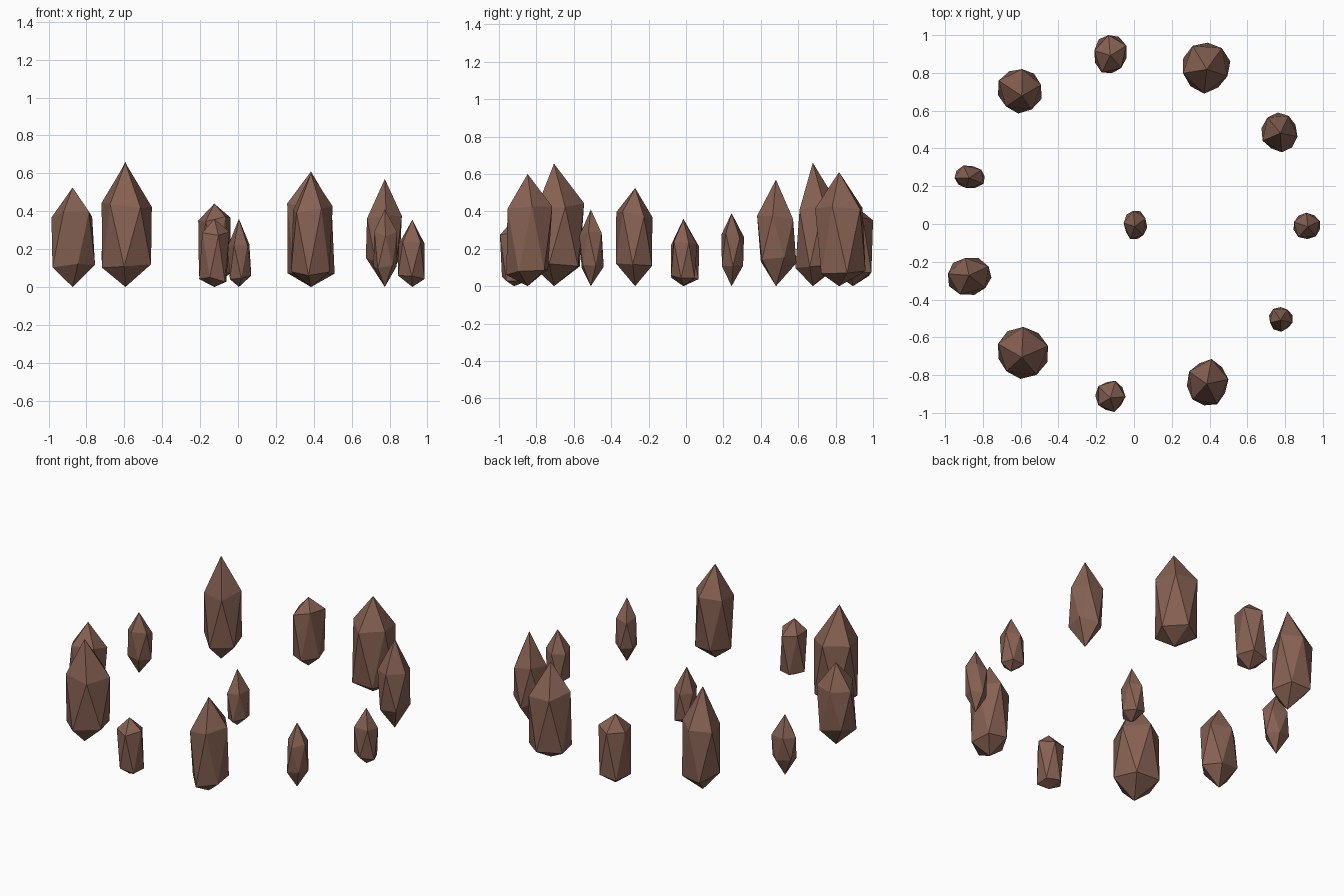
import bpy, bmesh, math, random

if "Cube" in bpy.data.objects:
    bpy.data.objects.remove(bpy.data.objects["Cube"])

random.seed(4)
RING_R, CX, CY = 0.9155, 0.005, -0.014

# shard: height, lower ring z, upper ring z, turn (deg), x min, x max, y min, y max
SHARDS = [
    (0.355, 0.05, 0.23, 20, 0.845, 0.985, -0.08, 0.06),
    (0.57, 0.14, 0.36, 60, 0.675, 0.865, 0.38, 0.59),
    (0.61, 0.08, 0.42, 50, 0.26, 0.51, 0.69, 0.96),
    (0.44, 0.06, 0.36, 97, -0.21, -0.04, 0.80, 1.00),
    (0.66, 0.12, 0.43, 85, -0.72, -0.49, 0.585, 0.82),
    (0.39, 0.11, 0.27, 40, -0.95, -0.79, 0.19, 0.31),
    (0.525, 0.12, 0.38, 30, -0.985, -0.755, -0.375, -0.18),
    (0.655, 0.10, 0.43, 15, -0.72, -0.455, -0.82, -0.545),
    (0.36, 0.04, 0.28, 70, -0.205, -0.045, -0.995, -0.83),
    (0.60, 0.08, 0.41, 80, 0.28, 0.50, -0.96, -0.715),
    (0.41, 0.11, 0.28, 55, 0.715, 0.84, -0.57, -0.44),
    (0.36, 0.05, 0.22, 100, -0.055, 0.07, -0.08, 0.07),
]

rock = bpy.data.materials.new("brown_rock")
rock.diffuse_color = (0.24, 0.12, 0.085, 1)
rock.use_nodes = True
rock.node_tree.nodes["Principled BSDF"].inputs["Base Color"].default_value = rock.diffuse_color


def fit(values, lo, hi):
    a, b = min(values), max(values)
    return [lo + (v - a) / (b - a) * (hi - lo) for v in values]


def shard(name, ax, ay, spec):
    """Stretched 20-sided stone: bottom tip, two staggered rings of five, top tip."""
    h, z_low, z_high, turn, x0, x1, y0, y1 = spec
    angs = [math.radians(turn + 36 * i) for i in range(10)]
    rad = [random.uniform(0.93, 1.07) for _ in angs]
    xs = fit([r * math.cos(a) for r, a in zip(rad, angs)], x0, x1)
    ys = fit([r * math.sin(a) for r, a in zip(rad, angs)], y0, y1)
    bm = bmesh.new()
    tip = bm.verts.new((ax, ay, h))
    foot = bm.verts.new((ax, ay, 0))
    # even points belong to the upper ring, odd points to the lower ring
    ring = [bm.verts.new((xs[i], ys[i], (z_low if i % 2 else z_high)
                          + random.uniform(-0.035, 0.035) * h)) for i in range(10)]
    for i in range(0, 10, 2):
        u, l, u2, l2 = (ring[(i + k) % 10] for k in range(4))
        bm.faces.new((tip, u, u2))
        bm.faces.new((u, l, u2))
        bm.faces.new((l, l2, u2))
        bm.faces.new((foot, l2, l))
    bmesh.ops.recalc_face_normals(bm, faces=bm.faces)
    me = bpy.data.meshes.new(name)
    bm.to_mesh(me)
    bm.free()
    me.materials.append(rock)
    bpy.context.collection.objects.link(bpy.data.objects.new(name, me))


# Eleven shards evenly round a circle, and one in the centre
for k, spec in enumerate(SHARDS):
    if k < 11:
        a = 2 * math.pi * k / 11
        shard(f"ring_shard_{k + 1}", CX + RING_R * math.cos(a), CY + RING_R * math.sin(a), spec)
    else:
        shard("centre_shard", CX, CY, spec)
